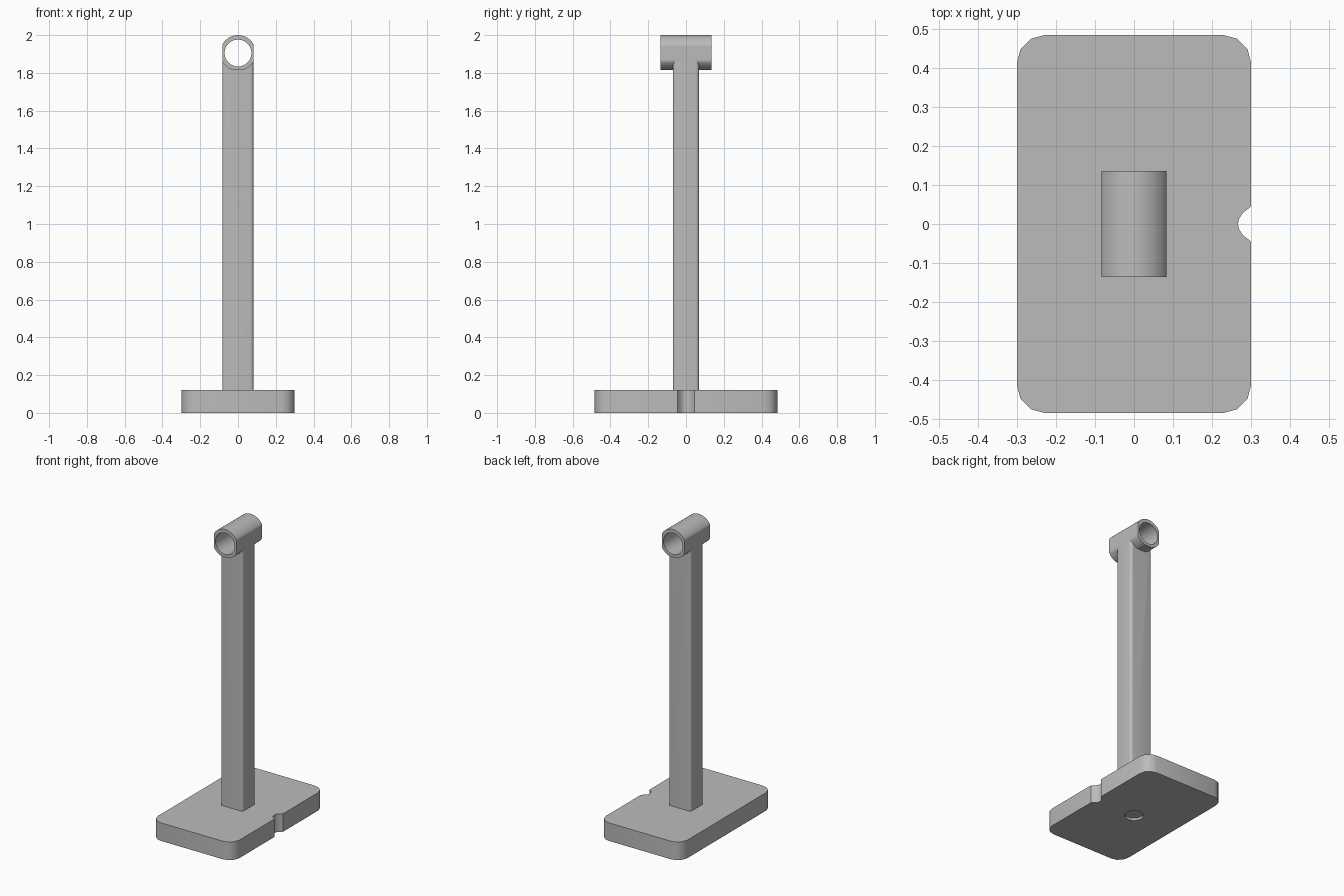
import bpy, bmesh
from math import sin, cos, pi, radians
from mathutils import Matrix, Vector

cube = bpy.data.objects.get("Cube")
if cube:
    bpy.data.objects.remove(cube, do_unlink=True)

GREY = bpy.data.materials.new("plain grey")
GREY.use_nodes = True
GREY.diffuse_color = (0.5, 0.5, 0.5, 1)
GREY.node_tree.nodes["Principled BSDF"].inputs["Base Color"].default_value = (0.5, 0.5, 0.5, 1)


def extrude_outline(name, points, direction):
    """Solid made by pushing a closed outline along a direction."""
    bm = bmesh.new()
    face = bm.faces.new([bm.verts.new(p) for p in points])
    moved = bmesh.ops.extrude_face_region(bm, geom=[face])["geom"]
    verts = [v for v in moved if isinstance(v, bmesh.types.BMVert)]
    bmesh.ops.translate(bm, verts=verts, vec=Vector(direction))
    bmesh.ops.recalc_face_normals(bm, faces=bm.faces)
    mesh = bpy.data.meshes.new(name)
    bm.to_mesh(mesh)
    bm.free()
    obj = bpy.data.objects.new(name, mesh)
    bpy.context.collection.objects.link(obj)
    mesh.materials.append(GREY)
    return obj


def rounded_rect(hx, hy, radius, steps, z):
    """Outline running counter-clockwise from the +x +y corner."""
    points = []
    for corner, (sx, sy) in enumerate([(1, 1), (-1, 1), (-1, -1), (1, -1)]):
        for i in range(steps + 1):
            a = (corner + i / steps) * pi / 2
            points.append((sx * (hx - radius) + radius * cos(a),
                           sy * (hy - radius) + radius * sin(a), z))
    return points


def circle(radius, count):
    return [(radius * cos(2 * pi * i / count), radius * sin(2 * pi * i / count))
            for i in range(count)]


def select_only(obj):
    bpy.ops.object.select_all(action='DESELECT')
    obj.select_set(True)
    bpy.context.view_layer.objects.active = obj


def cut(obj, cutter):
    mod = obj.modifiers.new("cut", 'BOOLEAN')
    mod.operation = 'DIFFERENCE'
    mod.solver = 'EXACT'
    mod.object = cutter
    select_only(obj)
    bpy.ops.object.modifier_apply(modifier=mod.name)


# Base plate with a rounded notch in the middle of its left edge
notch_half = [(0.3, 0.046), (0.295, 0.041), (0.28, 0.03), (0.269, 0.014)]
notch = [(x, -y, 0) for x, y in notch_half] + [(0.266, 0, 0)]
notch += [(x, y, 0) for x, y in reversed(notch_half)]
base = extrude_outline("base_plate", rounded_rect(0.3, 0.484, 0.072, 3, 0) + notch, (0, 0, 0.12))

# Shallow round recess under the base
recess = extrude_outline("recess_cutter", [(x, y, -0.05) for x, y in circle(0.057, 32)], (0, 0, 0.065))
cut(base, recess)

# Upright column with softened corners
column = extrude_outline("column", rounded_rect(0.0828, 0.07, 0.018, 4, 0.11), (0, 0, 1.76))

# Tube head: round on top, trimmed flat at the sides and underneath
CENTRE = 1.906
outline = [(max(-0.083, min(0.083, x)), -0.136, CENTRE + max(-0.09, z))
           for x, z in circle(0.094, 72)]
head = extrude_outline("tube_head", outline, (0, 0.272, 0))

# Bore through the head, also trimming the column top
bore = extrude_outline("bore_cutter", [(x, -0.3, CENTRE - 0.001 + z) for x, z in circle(0.071, 48)],
                       (0, 0.6, 0))
cut(head, bore)
cut(column, bore)

for cutter in (recess, bore):
    bpy.data.objects.remove(cutter, do_unlink=True)

for obj in (base, column, head):
    select_only(obj)
    bpy.ops.object.shade_smooth_by_angle(angle=radians(35))
